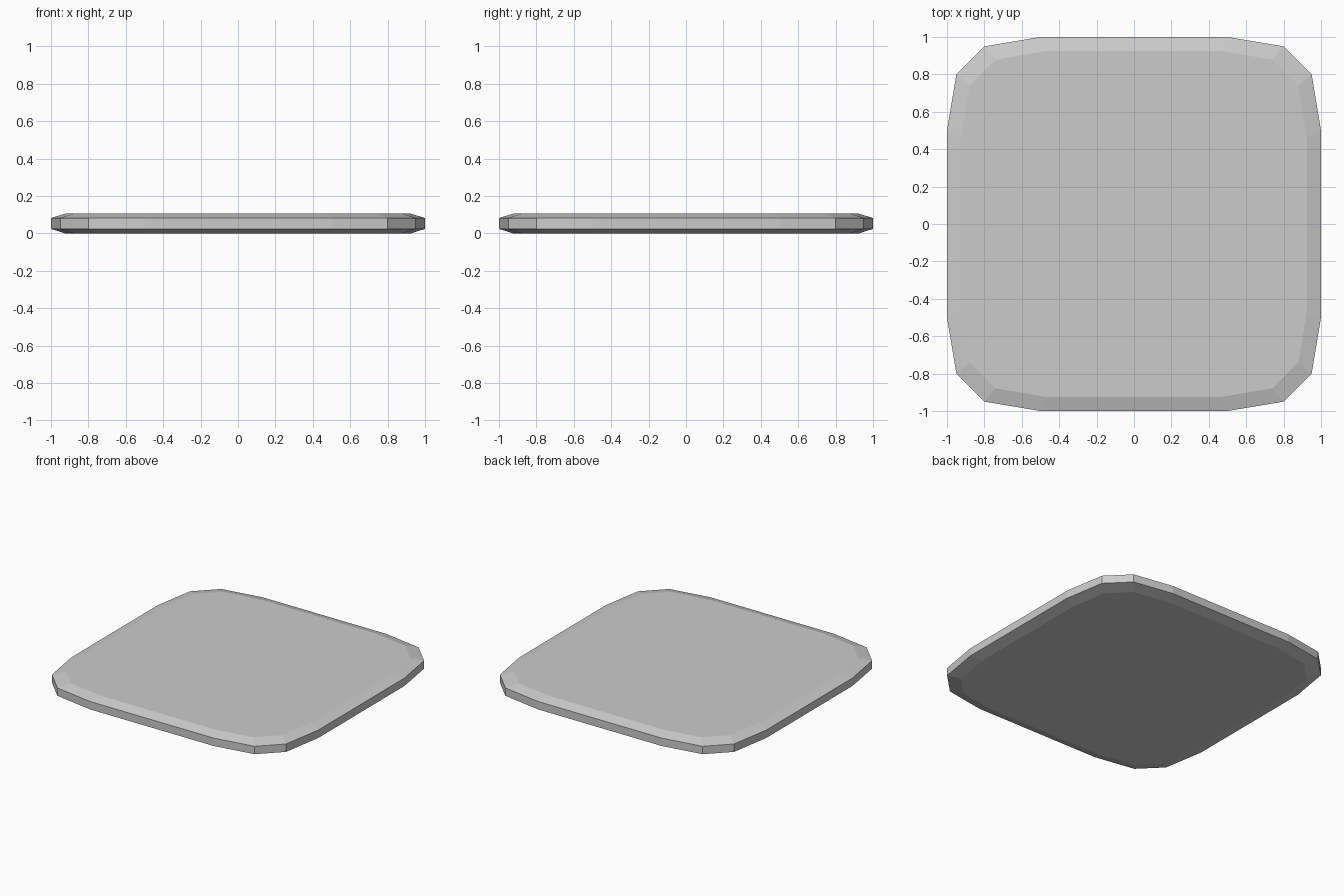
import bpy, bmesh

if "Cube" in bpy.data.objects:
    bpy.data.objects.remove(bpy.data.objects["Cube"])

# Rounded-square outline: one corner, rotated four times
corner = [(1.0, 0.5), (0.95, 0.8), (0.8, 0.95), (0.5, 1.0)]
outline = []
for _ in range(4):
    outline += corner
    corner = [(-y, x) for x, y in corner]

# Thin slab: stacked rings (height, scale) with chamfered rims
levels = [(0.0, 0.925), (0.024, 1.0), (0.082, 1.0), (0.105, 0.925)]
bm = bmesh.new()
rings = [[bm.verts.new((x * s, y * s, z)) for x, y in outline] for z, s in levels]
n = len(outline)
for low, high in zip(rings, rings[1:]):
    for i in range(n):
        j = (i + 1) % n
        bm.faces.new((low[i], low[j], high[j], high[i]))
bm.faces.new(rings[0][::-1])
bm.faces.new(rings[-1])

mesh = bpy.data.meshes.new("rounded_slab")
bm.to_mesh(mesh)
bm.free()
slab = bpy.data.objects.new("rounded_slab", mesh)
bpy.context.collection.objects.link(slab)
